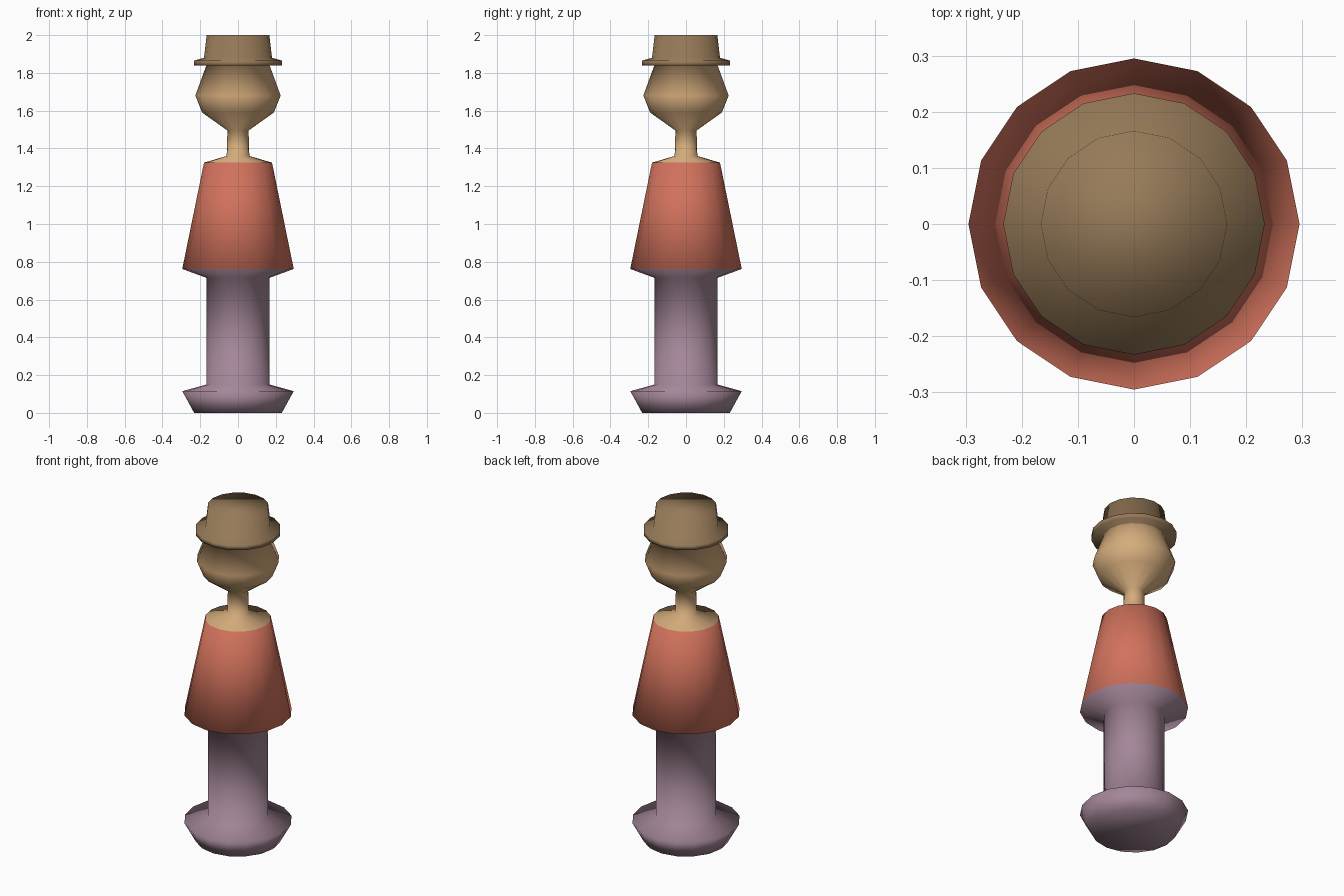
import bpy, bmesh, math

if "Cube" in bpy.data.objects:
    bpy.data.objects.remove(bpy.data.objects["Cube"])

SIDES = 16


def material(name, rgb):
    m = bpy.data.materials.new(name)
    m.diffuse_color = (*rgb, 1.0)
    m.use_nodes = True
    m.node_tree.nodes["Principled BSDF"].inputs["Base Color"].default_value = m.diffuse_color
    return m


MATERIALS = [
    material("mauve trousers", (0.37, 0.24, 0.315)),
    material("coral shirt", (0.64, 0.168, 0.107)),
    material("tan skin", (0.66, 0.41, 0.20)),
    material("brown hat", (0.305, 0.195, 0.098)),
]
TROUSERS, SHIRT, SKIN, HAT = range(4)

# Turned profile: (radius, height, colour of the band above this point)
PROFILE = [
    # foot and legs
    (0.232, 0.00, TROUSERS), (0.295, 0.115, TROUSERS),
    (0.167, 0.15, TROUSERS), (0.167, 0.715, TROUSERS),
    # shirt
    (0.295, 0.762, SHIRT),
    # shoulders, neck and head
    (0.180, 1.325, SKIN), (0.060, 1.36, SKIN), (0.056, 1.495, SKIN),
    (0.190, 1.59, SKIN), (0.226, 1.68, SKIN),
    # hat brim and crown
    (0.168, 1.838, HAT), (0.233, 1.838, HAT), (0.233, 1.865, HAT),
    (0.180, 1.88, HAT), (0.166, 2.00, HAT),
]


def ring(bm, r, z):
    return [bm.verts.new((r * math.cos(2 * math.pi * i / SIDES),
                          r * math.sin(2 * math.pi * i / SIDES), z))
            for i in range(SIDES)]


bm = bmesh.new()
rings = [ring(bm, r, z) for r, z, _ in PROFILE]

# bands between neighbouring rings
for (lower, upper), (_, _, colour) in zip(zip(rings, rings[1:]), PROFILE):
    for i in range(SIDES):
        j = (i + 1) % SIDES
        f = bm.faces.new((lower[i], lower[j], upper[j], upper[i]))
        f.material_index = colour

# flat sole and hat top
bm.faces.new(rings[0][::-1]).material_index = TROUSERS
bm.faces.new(rings[-1]).material_index = HAT

for f in bm.faces:
    f.smooth = True

mesh = bpy.data.meshes.new("turned_figure")
bm.to_mesh(mesh)
bm.free()
for m in MATERIALS:
    mesh.materials.append(m)
bpy.context.collection.objects.link(bpy.data.objects.new("turned_figure", mesh))
